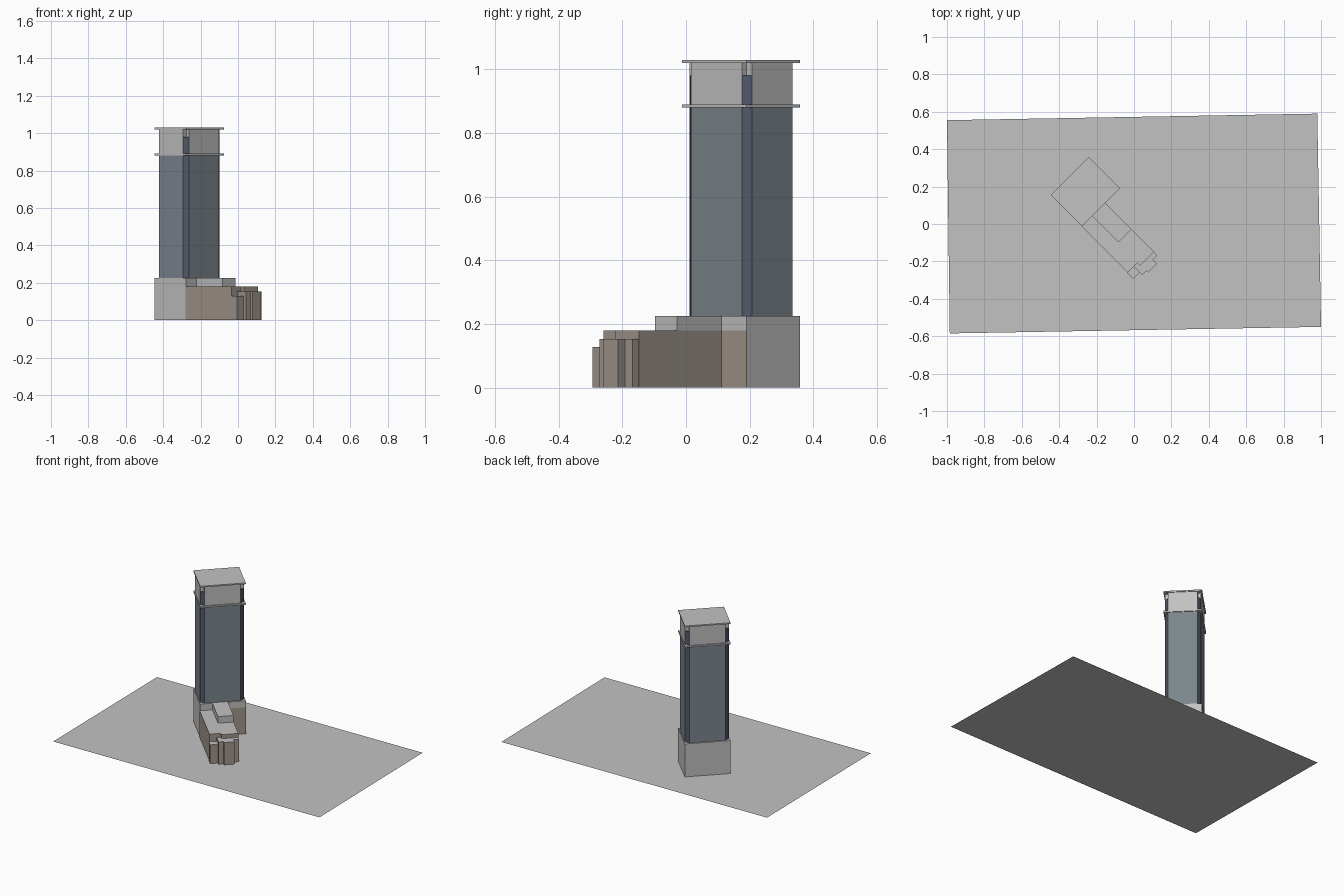
import bpy
import bmesh
from math import radians
from mathutils import Matrix, Vector

cube = bpy.data.objects.get("Cube")
if cube:
    bpy.data.objects.remove(cube, do_unlink=True)


def material(name, rgb):
    m = bpy.data.materials.new(name)
    m.use_nodes = True
    m.diffuse_color = (*rgb, 1)
    m.node_tree.nodes["Principled BSDF"].inputs["Base Color"].default_value = (*rgb, 1)
    return m


GREY = material("concrete grey", (0.54, 0.54, 0.54))
BROWN = material("brown stone", (0.36, 0.31, 0.265))
BLUE_GLASS = material("blue glass", (0.21, 0.24, 0.29))
GREY_GLASS = material("grey glass", (0.2, 0.24, 0.26))
DARK_GLASS = material("dark glass", (0.085, 0.1, 0.145))

# The building has its own axes: local x runs along the podium, away from the tower
SITE = Matrix.Translation((-0.26, 0.173, 0)) @ Matrix.Rotation(radians(-45), 4, "Z")


def prism(name, outline, z0, z1, mats, rule=None, matrix=SITE, bottom=True):
    """Extrude an outline; rule(normal, centre) picks each face's material index."""
    bm = bmesh.new()
    base = bm.faces.new([bm.verts.new((x, y, z0)) for x, y in outline])
    if z1 > z0:
        top = bmesh.ops.extrude_face_region(bm, geom=[base], use_keep_orig=True)["geom"]
        for v in top:
            if isinstance(v, bmesh.types.BMVert):
                v.co.z = z1
        bmesh.ops.recalc_face_normals(bm, faces=bm.faces)
    bm.normal_update()
    for f in bm.faces:
        f.material_index = rule(f.normal, f.calc_center_median()) if rule else 0
    if not bottom:
        bmesh.ops.delete(bm, geom=[f for f in bm.faces if f.normal.z < -0.5], context="FACES")
    bm.transform(matrix)
    mesh = bpy.data.meshes.new(name)
    bm.to_mesh(mesh)
    bm.free()
    for m in mats:
        mesh.materials.append(m)
    obj = bpy.data.objects.new(name, mesh)
    bpy.context.collection.objects.link(obj)
    return obj


def rect(x0, x1, y0, y1):
    return [(x0, y0), (x1, y0), (x1, y1), (x0, y1)]


def centred(a, b):
    return rect(-a, a, -b, b)


def roof_rule(n, c):
    return 0 if n.z > 0.5 else 1


def podium_side_rule(n, c):
    return 1 if n.x > 0.5 else 0


def glass_rule(n, c):
    return 1 if n.x + n.y > 0.5 else 0


# Ground sheet
prism("ground", [(-0.985, -0.585), (1.0, -0.55), (0.98, 0.59), (-1.0, 0.555)],
      0, 0, [GREY], matrix=Matrix.Identity(4))

# Tower base: stone up to the podium roof on the podium side, concrete elsewhere
PLAN = centred(0.1185, 0.1435)
prism("tower_base", PLAN, 0, 0.18, [GREY, BROWN], podium_side_rule, bottom=False)
prism("tower_base_cap", PLAN, 0.18, 0.225, [GREY], bottom=False)

# Shaft: two crossing blocks leave a notch at each corner
for part, a, b in (("long", 0.11, 0.113), ("wide", 0.09, 0.1385)):
    prism("glass_shaft_" + part, centred(a, b), 0.225, 0.885,
          [BLUE_GLASS, GREY_GLASS], glass_rule)
    prism("crown_wall_" + part, centred(a, b), 0.885, 1.022, [GREY])

# Dark glazing closes the notches on the diagonal
chamfered = [(0.109, -0.113), (0.109, 0.113), (0.09, 0.1375), (-0.09, 0.1375),
             (-0.109, 0.113), (-0.109, -0.113), (-0.09, -0.1375), (0.09, -0.1375)]
prism("corner_glazing", chamfered, 0.225, 0.98, [DARK_GLASS])

# Thin projecting slabs
prism("belt_slab", PLAN, 0.88, 0.89, [GREY])
prism("roof_slab", PLAN, 1.02, 1.029, [GREY])

# Podium with a stepped end
stone = [GREY, BROWN]
podium = [(0.1185, -0.146), (0.465, -0.146), (0.465, -0.073),
          (0.486, -0.073), (0.486, 0.032), (0.1185, 0.032)]
prism("podium", podium, 0, 0.18, stone, roof_rule, bottom=False)
prism("podium_rooftop_block", rect(0.1185, 0.317, -0.066, 0.0315), 0.18, 0.225, [GREY])

entrance = [(0.465, -0.1), (0.53, -0.1), (0.53, -0.068), (0.544, -0.068), (0.544, -0.002),
            (0.513, -0.002), (0.513, 0.031), (0.465, 0.031)]
prism("entrance_block", entrance, 0, 0.153, stone, roof_rule, bottom=False)
prism("low_corner_block", rect(0.464, 0.511, -0.149, -0.1), 0, 0.128,
      stone, roof_rule, bottom=False)
